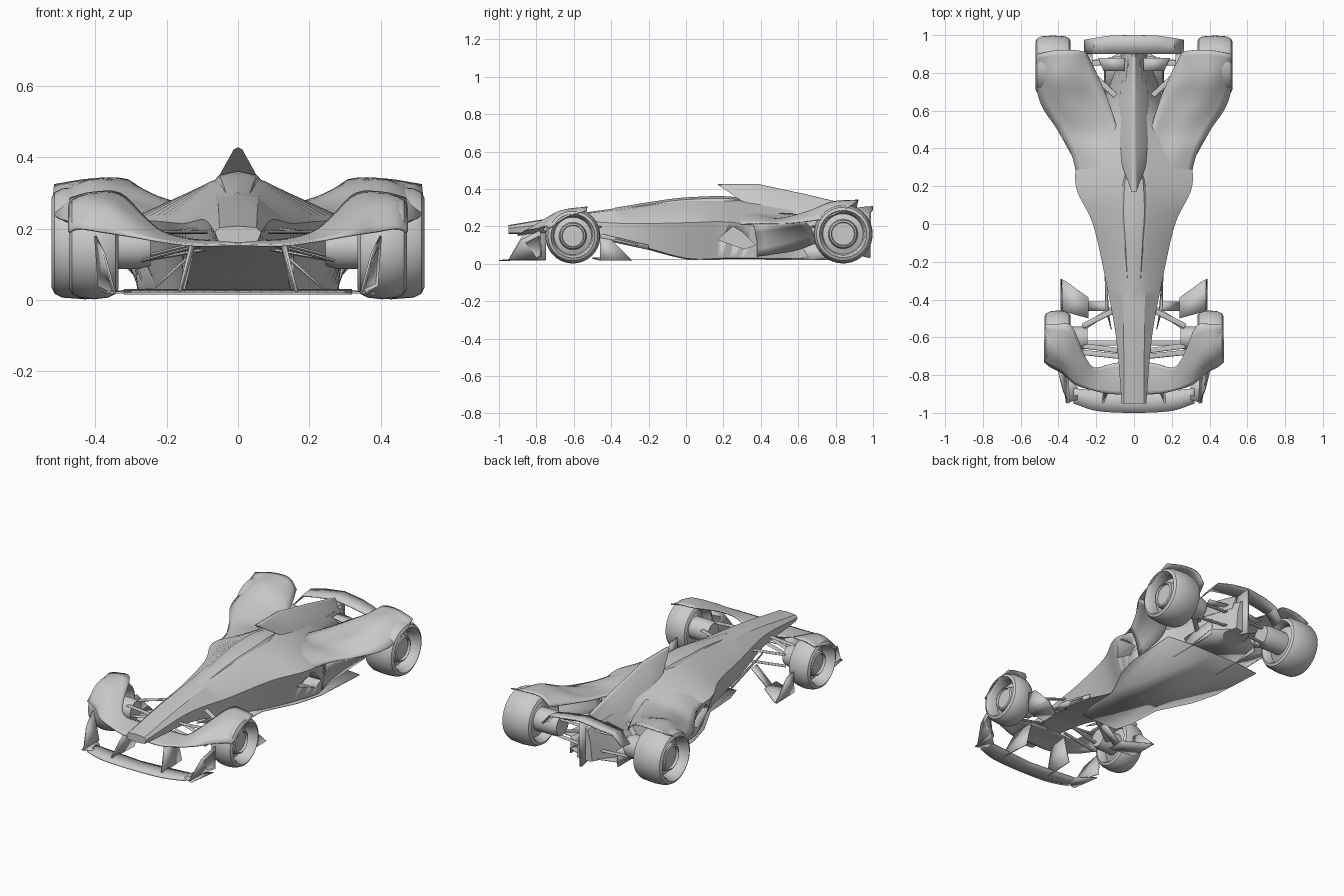
import bpy, bmesh, math
from mathutils import Vector


def finish(name, verts, faces, mirror=True, thick=0.0, angle=30):
    me = bpy.data.meshes.new(name)
    me.from_pydata([tuple(v) for v in verts], [], faces)
    bm = bmesh.new()
    bm.from_mesh(me)
    bmesh.ops.remove_doubles(bm, verts=bm.verts, dist=1e-5)
    bmesh.ops.recalc_face_normals(bm, faces=bm.faces)
    bm.to_mesh(me)
    bm.free()
    ob = bpy.data.objects.new(name, me)
    bpy.context.collection.objects.link(ob)
    if mirror:
        m = ob.modifiers.new("mirror", "MIRROR")
        m.use_clip = True
    if thick:
        s = ob.modifiers.new("thickness", "SOLIDIFY")
        s.thickness = thick
        s.offset = 0
    bpy.ops.object.select_all(action="DESELECT")
    ob.select_set(True)
    bpy.context.view_layer.objects.active = ob
    bpy.ops.object.shade_smooth_by_angle(angle=math.radians(angle))
    return ob


def smooth(pts, n):
    """Catmull-Rom points through pts."""
    if n == 1:
        return list(pts)
    out = []
    for i in range(len(pts) - 1):
        a, b = pts[i], pts[i + 1]
        p = pts[i - 1] if i else a * 2 - b
        q = pts[i + 2] if i + 2 < len(pts) else b * 2 - a
        for k in range(n):
            t = k / n
            out.append(0.5 * (2 * a + (b - p) * t + (2 * p - 5 * a + 4 * b - q) * t * t
                              + (3 * a - p - 3 * b + q) * t ** 3))
    return out + [pts[-1]]


def loft(name, rows, along=4, across=1, caps=False, **kw):
    rows = [smooth([Vector(p) for p in r], across) for r in rows]
    cols = [smooth(list(c), along) for c in zip(*rows)]
    nc, nr = len(cols), len(cols[0])
    verts = [p for c in cols for p in c]
    faces = [(c * nr + r, c * nr + r + 1, (c + 1) * nr + r + 1, (c + 1) * nr + r)
             for c in range(nc - 1) for r in range(nr - 1)]
    if caps:
        faces += [tuple(c * nr for c in range(nc)), tuple(c * nr + nr - 1 for c in range(nc))]
    return finish(name, verts, faces, **kw)


def plate(name, pts, thick=0.006, mirror=True):
    return finish(name, pts, [tuple(range(len(pts)))], mirror, thick)


def arm(name, a, b, r=0.014):
    a, b = Vector(a), Vector(b)
    d = (b - a).normalized()
    u = d.cross(Vector((0, 0, 1))).normalized()
    v = u.cross(d) * 0.35
    ring = [(u * math.cos(t) + v * math.sin(t)) * r for t in [i * math.tau / 8 for i in range(8)]]
    faces = [(i, (i + 1) % 8, 8 + (i + 1) % 8, 8 + i) for i in range(8)]
    faces += [tuple(range(8)), tuple(range(8, 16))]
    return finish(name, [a + p for p in ring] + [b + p for p in ring], faces)


def wheel(name, y, R, xi, xo, hub):
    # hollow stepped rim plus a central hub drum, revolved about x
    tyre = [(xi, .8), (xi + .008, .9), (xi + .03, .97), ((xi + xo) / 2, 1), (xo - .03, .97),
            (xo - .008, .9), (xo, .8), (xo - .012, .76), (xo - .02, .72), (xo - .07, .68),
            (xi + .05, .68), (xi + .015, .73), (xi, .8)]
    drum = [(hub, 0), (hub, .36), (hub + .03, .42), (xi + .03, .42), (xi + .04, .52),
            (xi + .05, .68), (xo - .07, .68), (xo - .06, .5), (xo - .03, .46),
            (xo - .025, .4), (xo - .04, .38), (xo - .04, 0)]
    for part, prof in (("tyre", tyre), ("hub", drum)):
        n, k = 40, len(prof)
        verts = [(x, y + R * r * math.cos(i * math.tau / n), R + .002 + R * r * math.sin(i * math.tau / n))
                 for i in range(n) for x, r in prof]
        faces = [(i * k + j, i * k + j + 1, (i + 1) % n * k + j + 1, (i + 1) % n * k + j)
                 for i in range(n) for j in range(k - 1)]
        finish(name + "_" + part, verts, faces, angle=35)


# Main body: y, top z, (shoulder), (widest), (low side), bottom z
body_rows = []
for y, zt, x1, z1, x2, z2, x3, z3, zb in [
        (-.95, .207, .052, .203, .065, .19, .055, .165, .16),
        (-.6, .265, .055, .26, .095, .225, .095, .165, .155),
        (-.3, .308, .06, .295, .15, .215, .14, .11, .1),
        (0, .352, .075, .33, .218, .22, .15, .03, .025),
        (.2, .36, .085, .325, .308, .225, .24, .03, .025),
        (.38, .345, .08, .315, .28, .205, .28, .03, .025),
        (.62, .31, .06, .28, .13, .18, .17, .03, .025),
        (.95, .25, .02, .24, .04, .17, .05, .06, .05)]:
    body_rows.append([(0, y, zt), (x1, y, z1), (x2, y, z2), (x3, y, z3), (0, y, zb)])
body = loft("main_body", body_rows, along=6, caps=True)

# Side air inlets cut into the body
quad = [(.17, .13), (.25, .2), (.3, .17), (.37, .1), (.31, .08)]
cut = finish("inlet_cutter", [(x, y, z) for x in (.2, .4) for y, z in quad],
             [tuple(range(5)), tuple(range(5, 10))] +
             [(i, (i + 1) % 5, 5 + (i + 1) % 5, 5 + i) for i in range(5)])
cut.hide_render = True
cut.hide_set(True)
b = body.modifiers.new("inlets", "BOOLEAN")
b.operation, b.solver, b.object = "DIFFERENCE", "EXACT", cut
# Move the cut to just after the mirror
body.modifiers.move(len(body.modifiers) - 1, 1)

# Airbox and spine fin with forward-leaning tip
loft("airbox_fin", [[(0, yt, zt), (w, yt, zt - .006), (hw, yb, zb), (0, yb, zb)]
     for yt, zt, w, yb, zb, hw in [
        (.17, .428, .012, .3, .335, .06), (.38, .428, .012, .45, .29, .085),
        (.65, .37, .01, .66, .24, .08), (.9, .31, .008, .9, .21, .04)]],
     along=1, caps=True)

# Canopy: faceted raised panel in front of the airbox
loft("cockpit_canopy", [[(0, y, z), (w, y, z - .012), (w * 1.9, y, z - .07)] for y, z, w in [
    (-.38, .3, .03), (-.1, .345, .045), (.05, .358, .055), (.2, .362, .05), (.32, .35, .035)]],
     along=3)

# Shoulder sheets emerging from the body and flowing over the rear wheels
loft("rear_fender", [
    [(.05, .2, .328), (.14, .22, .285), (.22, .24, .25), (.302, .26, .212)],
    [(.07, .36, .305), (.16, .37, .268), (.245, .38, .248), (.335, .38, .215)],
    [(.09, .5, .27), (.18, .5, .245), (.28, .5, .24), (.405, .5, .215)],
    [(.135, .65, .265), (.25, .65, .265), (.37, .65, .28), (.49, .63, .225)],
    [(.19, .78, .275), (.3, .78, .315), (.42, .78, .327), (.518, .76, .25)],
    [(.255, .91, .285), (.31, .92, .336), (.41, .92, .338), (.515, .9, .322)]],
     along=5, across=3, thick=.006)

# Outer skin of the rear cover, wrapping down in front of the tyre
loft("rear_fender_front", [
    [(.325, .36, .213), (.3, .38, .12), (.28, .38, .04)],
    [(.405, .5, .215), (.35, .53, .16), (.29, .58, .07)],
    [(.49, .63, .225), (.42, .67, .19), (.33, .69, .11)]], across=2, thick=.006)

# Front wheel covers sweeping out of the nose
loft("front_fender", [
    [(0, -.9, .155), (0, -.82, .165), (0, -.72, .165)],
    [(.12, -.9, .153), (.12, -.82, .165), (.12, -.74, .168)],
    [(.22, -.88, .165), (.22, -.82, .18), (.21, -.76, .19)],
    [(.31, -.85, .18), (.3, -.77, .225), (.265, -.69, .235)],
    [(.38, -.79, .19), (.37, -.7, .27), (.33, -.54, .298)],
    [(.445, -.755, .2), (.44, -.66, .28), (.41, -.53, .3)],
    [(.474, -.73, .19), (.474, -.64, .25), (.47, -.53, .285)]],
     along=4, across=4, thick=.006)

# Floor reaching forward under the nose, with raised rear diffuser
plate("floor", [(0, -.3, .022), (.12, -.3, .022), (.15, -.2, .022), (.16, 0, .022), (.26, .2, .022),
                (.3, .35, .022), (.32, .68, .022), (.15, .7, .022), (0, .7, .022)], .004)
plate("diffuser", [(0, .7, .022), (.16, .7, .022), (.16, .86, .05), (0, .95, .07)], .004)
plate("diffuser_fence", [(.155, .52, .02), (.155, .86, .02), (.15, .86, .12), (.15, .6, .1)], .004)
plate("keel_strake", [(.12, -.56, .155), (.15, -.45, .16), (.155, -.2, .1), (.155, -.2, .075), (.13, -.5, .14)], .004)

# Front wing, pylons and end plates
loft("front_wing", [[(x, yf, .018), (x, (yf + yb) / 2, .022), (x, yb, .028)] for x, yf, yb in [
    (0, -1, -.9), (.12, -.997, -.89), (.22, -.985, -.88), (.32, -.95, -.87)]], thick=.005)
plate("wing_pylon", [(.165, -.95, .02), (.13, -.87, .16), (.12, -.75, .165), (.155, -.75, .02)], .008)
plate("wing_end_plate", [(.345, -.95, .02), (.375, -.88, .13), (.4, -.78, .18), (.39, -.77, .04), (.35, -.8, .02)])
plate("wing_foot", [(.3, -.93, .022), (.36, -.95, .02), (.385, -.78, .02), (.3, -.86, .025)])

# Turning vanes behind the front wheels
plate("vane_floor", [(.24, -.5, .03), (.385, -.46, .02), (.388, -.29, .02), (.365, -.3, .02), (.24, -.39, .03)])
plate("vane_upright", [(.385, -.46, .02), (.38, -.46, .14), (.38, -.4, .13), (.385, -.29, .02)])
plate("vane_bracket", [(.14, -.46, .12), (.24, -.46, .03), (.24, -.41, .03), (.14, -.41, .115)])

# Rear wing and central tail fin
loft("rear_wing", [[(x, yf, z), (x, (yf + yb) / 2, z + .006), (x, yb, z + .01)] for x, yf, yb, z in [
    (0, .9, 1, .296), (.12, .9, .998, .28), (.21, .9, .985, .262), (.262, .9, .975, .2)]],
     along=1, thick=.006)
plate("tail_fin", [(0, .85, .29), (0, .99, .305), (0, .985, .03), (0, .86, .06)], .016, mirror=False)

# Wheels
wheel("front_wheel", -.605, .147, .335, .473, .245)
wheel("rear_wheel", .84, .158, .335, .522, .22)

# Suspension arms
for a, c in [((.08, -.67, .19), (.27, -.645, .19)), ((.08, -.7, .16), (.27, -.68, .11)),
             ((.09, -.63, .165), (.27, -.63, .12)), ((.1, -.455, .2), (.27, -.54, .18)),
             ((.1, -.44, .14), (.27, -.55, .11))]:
    arm("front_suspension_arm", a, c)
for a, c in [((.04, .86, .2), (.25, .85, .2)), ((.04, .88, .1), (.25, .85, .1)),
             ((.1, .68, .2), (.25, .82, .2)), ((.12, .7, .1), (.25, .82, .11))]:
    arm("rear_suspension_arm", a, c)
plate("rear_arm_cover", [(.05, .88, .24), (.19, .88, .22), (.16, .81, .22), (.05, .81, .24)], .006)
